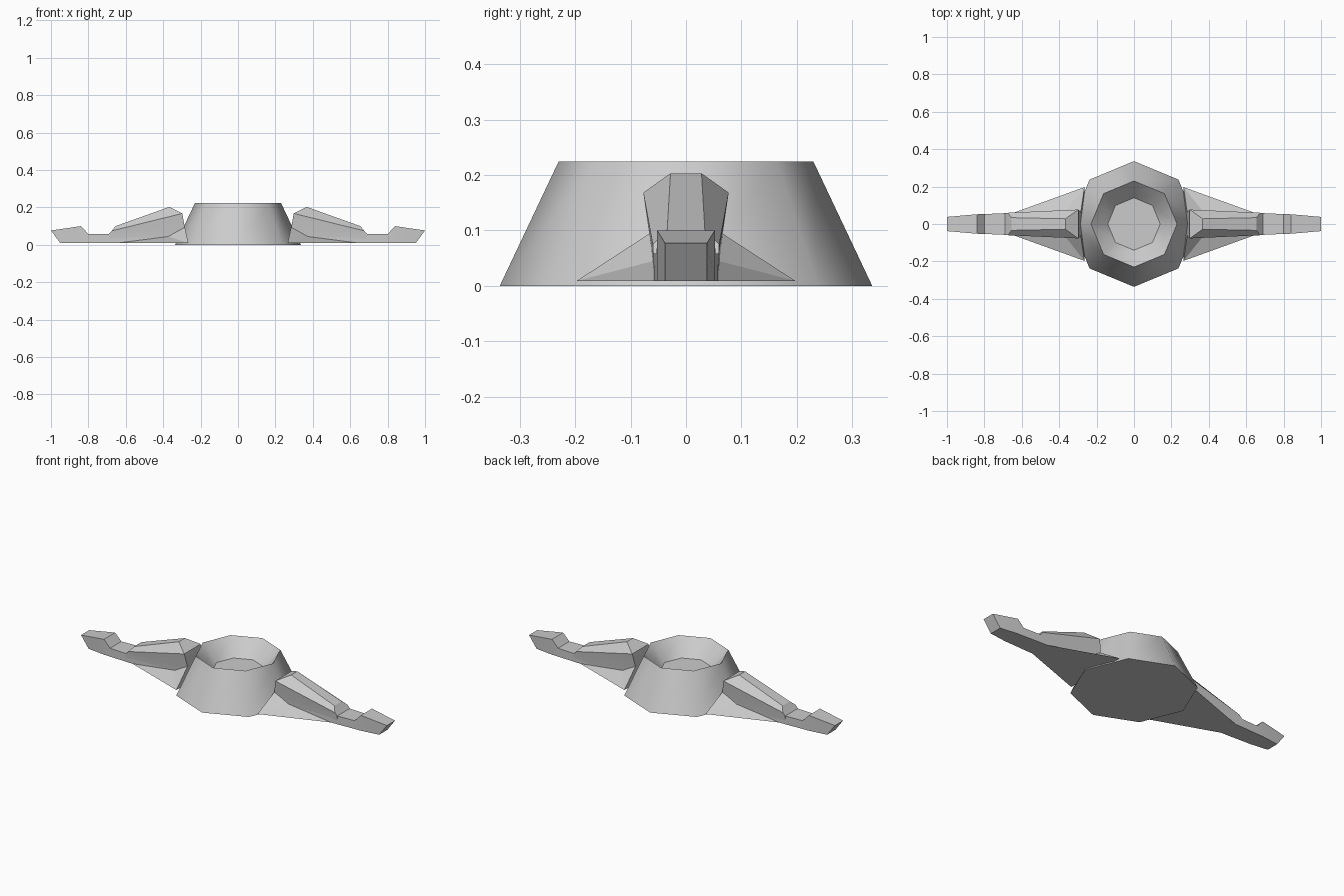
import bpy, bmesh, math

if "Cube" in bpy.data.objects:
    bpy.data.objects.remove(bpy.data.objects["Cube"])

grey = bpy.data.materials.new("plain grey")
grey.diffuse_color = (0.6, 0.6, 0.6, 1)
grey.use_nodes = True
grey.node_tree.nodes["Principled BSDF"].inputs["Base Color"].default_value = grey.diffuse_color


def make(name, verts, faces, angle, mirror=None):
    """Mesh object, optionally mirrored, smoothed below the given angle."""
    me = bpy.data.meshes.new(name)
    me.from_pydata(verts, [], faces)
    bm = bmesh.new()
    bm.from_mesh(me)
    bmesh.ops.recalc_face_normals(bm, faces=bm.faces)
    bm.to_mesh(me)
    bm.free()
    me.materials.append(grey)
    ob = bpy.data.objects.new(name, me)
    bpy.context.collection.objects.link(ob)
    bpy.ops.object.select_all(action='DESELECT')
    ob.select_set(True)
    bpy.context.view_layer.objects.active = ob
    bpy.ops.object.shade_smooth_by_angle(angle=math.radians(angle))
    if mirror:
        mod = ob.modifiers.new("mirror", 'MIRROR')
        mod.use_axis = mirror
        mod.use_mirror_merge = False
    return ob


def bridge(rings):
    """Join equal closed rings of points with quads."""
    n = len(rings[0])
    verts = [p for r in rings for p in r]
    faces = [(k * n + i, k * n + (i + 1) % n, (k + 1) * n + (i + 1) % n, (k + 1) * n + i)
             for k in range(len(rings) - 1) for i in range(n)]
    return verts, faces


# Eight-sided hub with a bowl in the top
rings = [[(r * math.cos(i * math.pi / 4), r * math.sin(i * math.pi / 4), z) for i in range(8)]
         for r, z in ((0.336, 0), (0.23, 0.224), (0.14, 0.13))]
verts, faces = bridge(rings)
faces += [tuple(range(8)), tuple(range(16, 24))]
make("hub", verts, faces, 43)

# Low spar with a raised tip: top x, top z, bottom x, half width
spar = [(0.28, 0.058, 0.28, 0.06), (0.69, 0.058, 0.69, 0.058), (0.80, 0.058, 0.80, 0.053),
        (0.84, 0.10, 0.84, 0.052), (1.0, 0.077, 0.95, 0.038)]
rings = [[(xb, -w, 0.009), (xb, w, 0.009), (xt, w, zt), (xt, -w, zt)] for xt, zt, xb, w in spar]
verts, faces = bridge(rings)
faces += [(0, 1, 2, 3), (16, 17, 18, 19)]
make("arm_spar", verts, faces, 15, (True, False, False))


# Faceted arm body, tapering outward
def section(half):
    return [(x, -w, z) for x, w, z in half] + [(x, w, z) for x, w, z in reversed(half)]


inner = section([(0.28, 0.058, 0.009), (0.28, 0.063, 0.07), (0.298, 0.077, 0.168), (0.367, 0.028, 0.203)])
outer = section([(0.69, 0.057, 0.009), (0.69, 0.059, 0.058), (0.675, 0.060, 0.075), (0.655, 0.034, 0.10)])
verts, faces = bridge([inner, outer])
for s in (0, 8):
    faces += [(s + i, s + i + 1, s + 6 - i, s + 7 - i) for i in range(3)]
make("arm_body", verts, faces, 20, (True, False, False))

# Creased side fins that brace the arms
fin = [(0.265, 0.197, 0.009), (0.285, 0.06, 0.098), (0.375, 0.058, 0.045),
       (0.65, 0.058, 0.009), (0.27, 0, 0.009), (0.65, 0, 0.009), (0.285, 0, 0.098)]
faces = [(0, 2, 1), (0, 3, 2), (0, 4, 5, 3), (0, 1, 6, 4)]
make("side_fin", fin, faces, 20, (True, True, False))
